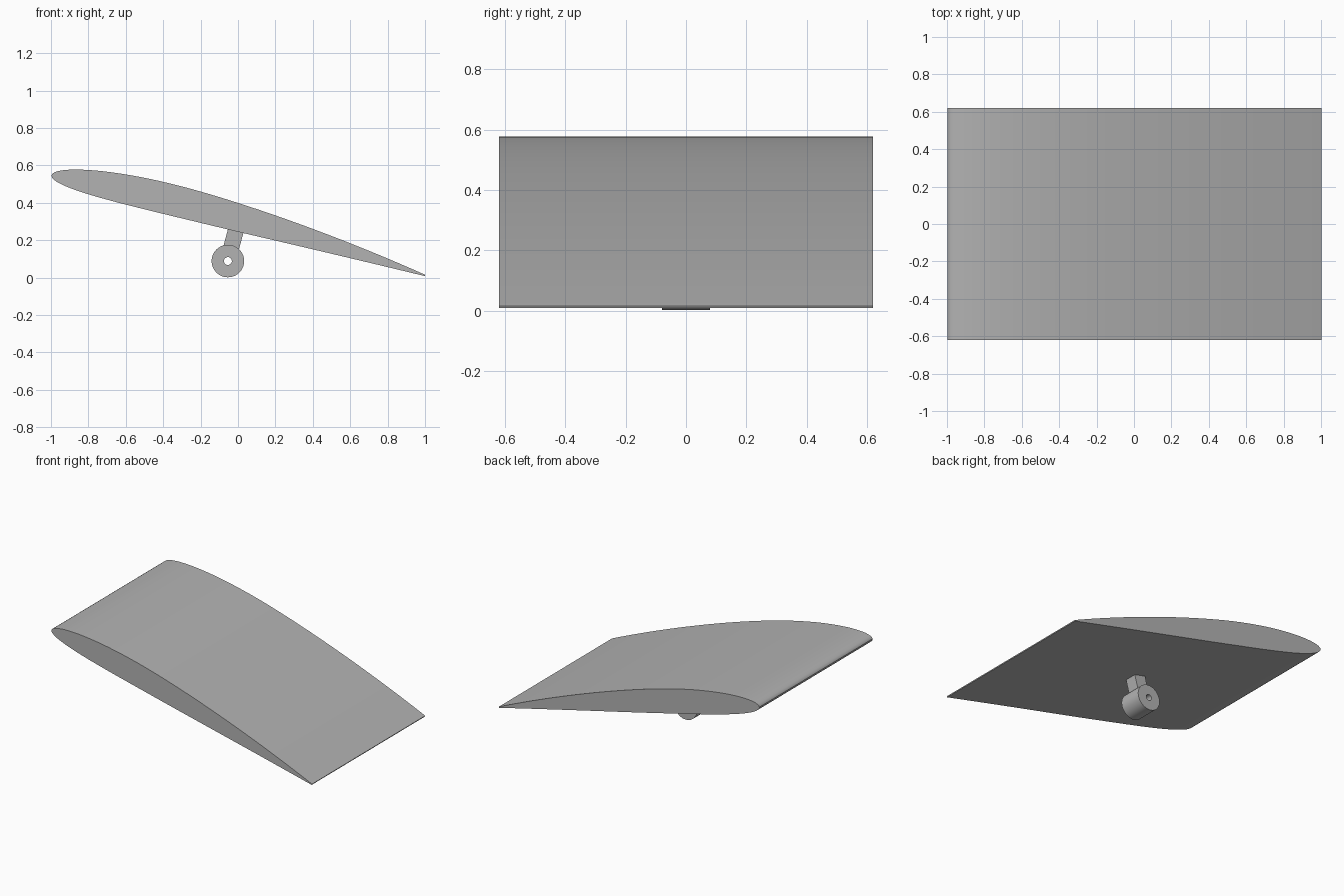
import bpy, bmesh, math
from mathutils import Matrix

cube = bpy.data.objects.get("Cube")
if cube:
    bpy.data.objects.remove(cube)

PITCH = math.radians(15)
CHORD, SPAN = 2.068, 1.24

grey = bpy.data.materials.new("Light grey")
grey.use_nodes = True
colour = (0.45, 0.45, 0.45, 1)
grey.diffuse_color = colour
grey.node_tree.nodes["Principled BSDF"].inputs["Base Color"].default_value = colour


def add_object(name, bm):
    bmesh.ops.recalc_face_normals(bm, faces=bm.faces[:])
    mesh = bpy.data.meshes.new(name)
    bm.to_mesh(mesh)
    bm.free()
    mesh.materials.append(grey)
    obj = bpy.data.objects.new(name, mesh)
    bpy.context.collection.objects.link(obj)
    bpy.ops.object.select_all(action='DESELECT')
    obj.select_set(True)
    bpy.context.view_layer.objects.active = obj
    bpy.ops.object.shade_smooth_by_angle(angle=math.radians(30))
    return obj


def extrude_profile(name, points, width):
    """Extrude a closed x-z outline along y, centred on y = 0."""
    bm = bmesh.new()
    face = bm.faces.new([bm.verts.new((x, -width / 2, z)) for x, z in points])
    new = bmesh.ops.extrude_face_region(bm, geom=[face])["geom"]
    verts = [v for v in new if isinstance(v, bmesh.types.BMVert)]
    bmesh.ops.translate(bm, verts=verts, vec=(0, width, 0))
    return add_object(name, bm)


def section(t, side, thick=0.08, camber=0.02, peak=0.4):
    """Cambered wing section: t runs from leading (0) to trailing edge (1)."""
    half = 5 * thick * (0.2969 * t ** 0.5 - 0.126 * t - 0.3516 * t ** 2
                        + 0.2843 * t ** 3 - 0.1015 * t ** 4) + 0.0008 * t
    k = peak if t < peak else 1 - peak
    base = 0 if t < peak else 1 - 2 * peak
    line = camber / k ** 2 * (base + 2 * peak * t - t * t)
    slope = math.atan(2 * camber / k ** 2 * (peak - t))
    u = CHORD * (t - side * half * math.sin(slope))
    w = CHORD * (line + side * half * math.cos(slope))
    return (-0.997 + u * math.cos(PITCH) + w * math.sin(PITCH),
            0.547 - u * math.sin(PITCH) + w * math.cos(PITCH))


# Wing: upper surface from tail to nose, then lower surface back
STEPS = 40
ts = [(1 - math.cos(math.pi * i / STEPS)) / 2 for i in range(STEPS + 1)]
outline = [section(t, 1) for t in reversed(ts)] + [section(t, -1) for t in ts[1:]]
extrude_profile("wing", outline, SPAN)

# Strut: square post, tilted with the wing and sunk into it
bm = bmesh.new()
bmesh.ops.create_cube(bm, size=1, matrix=Matrix.Translation((-0.023, 0, 0.21))
                      @ Matrix.Rotation(PITCH, 4, 'Y')
                      @ Matrix.Diagonal((0.085, 0.085, 0.12, 1)))
add_object("strut", bm)

# Pivot sleeve: a tube along y with a small bore
bm = bmesh.new()
SIDES = 48
rings = []
for radius, y in ((0.087, -0.08), (0.087, 0.08), (0.021, 0.08), (0.021, -0.08)):
    rings.append([bm.verts.new((-0.054 + radius * math.cos(a), y,
                                0.089 + radius * math.sin(a)))
                  for a in (2 * math.pi * i / SIDES for i in range(SIDES))])
for a, b in zip(rings, rings[1:] + rings[:1]):
    for i in range(SIDES):
        j = (i + 1) % SIDES
        bm.faces.new((a[i], a[j], b[j], b[i]))
add_object("pivot_sleeve", bm)
